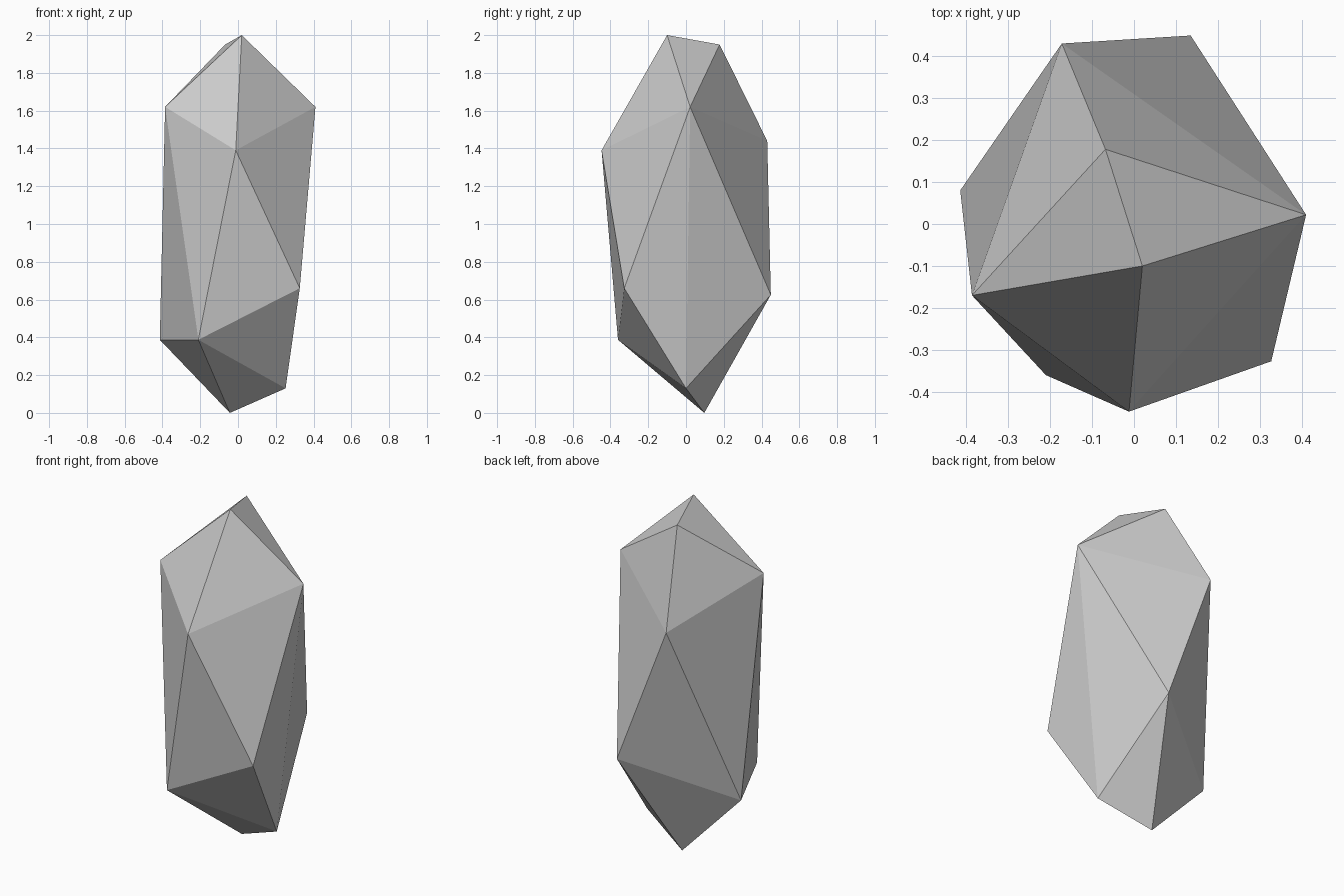
import bpy, bmesh

if "Cube" in bpy.data.objects:
    bpy.data.objects.remove(bpy.data.objects["Cube"])

# Corner points of the faceted crystal, from the tip down to the foot
corners = [
    (0.02, -0.10, 2.00), (-0.068, 0.178, 1.95),
    (-0.386, -0.17, 1.62), (0.41, 0.022, 1.62),
    (-0.012, -0.447, 1.39), (-0.172, 0.43, 1.44),
    (0.135, 0.449, 0.625), (0.327, -0.327, 0.66),
    (-0.21, -0.36, 0.387), (-0.414, 0.08, 0.387),
    (0.252, 0.0, 0.13), (-0.043, 0.097, 0.0),
]

# Wrap the corners in a flat-faced convex shell
bm = bmesh.new()
for p in corners:
    bm.verts.new(p)
bmesh.ops.convex_hull(bm, input=bm.verts[:])
bmesh.ops.recalc_face_normals(bm, faces=bm.faces[:])

mesh = bpy.data.meshes.new("crystal")
bm.to_mesh(mesh)
bm.free()
crystal = bpy.data.objects.new("crystal", mesh)
bpy.context.collection.objects.link(crystal)
